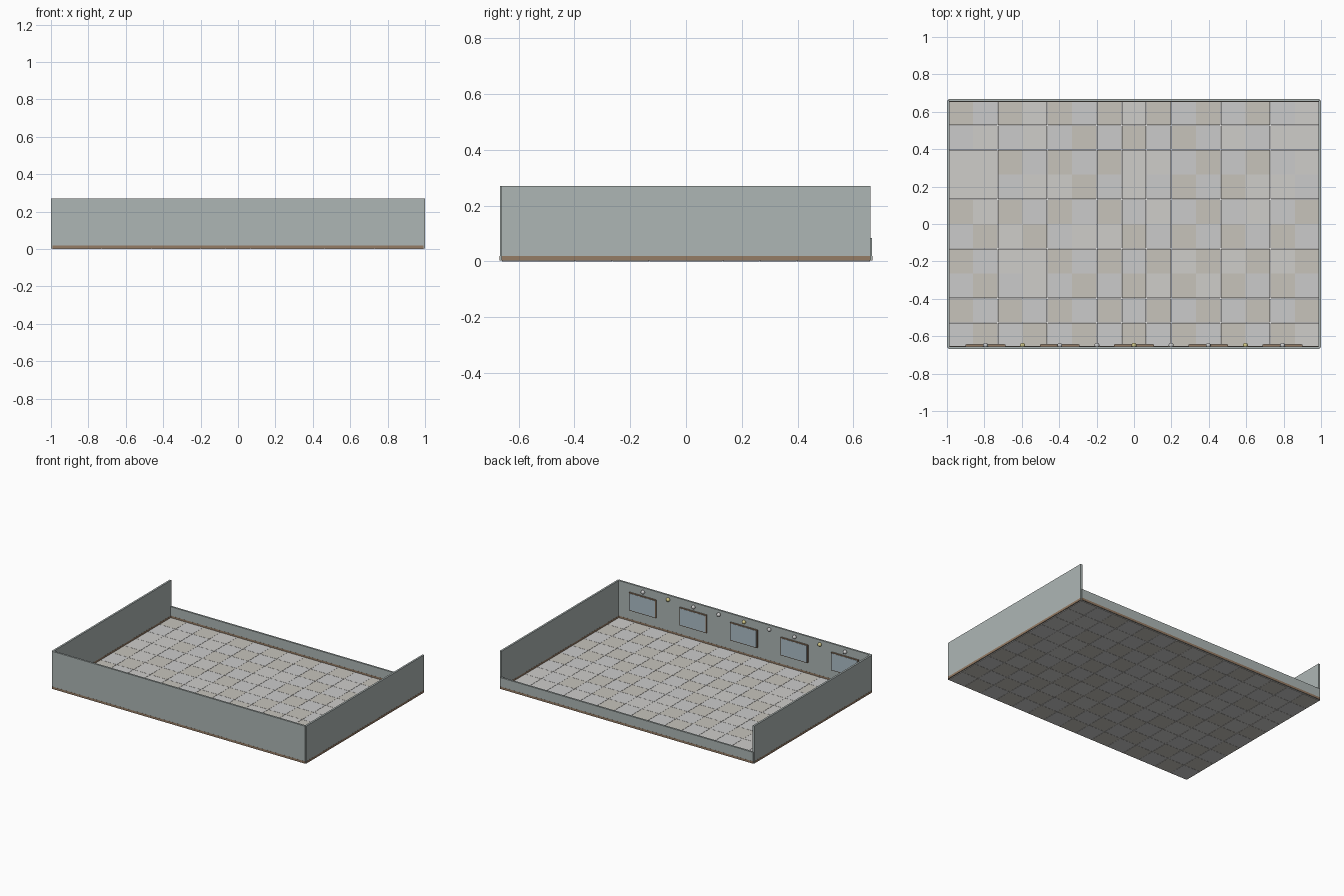
import bpy, random
from mathutils import Matrix

if "Cube" in bpy.data.objects:
    bpy.data.objects.remove(bpy.data.objects["Cube"])

random.seed(4)


def material(name, rgb):
    m = bpy.data.materials.new(name)
    m.diffuse_color = (*rgb, 1)
    m.use_nodes = True
    m.node_tree.nodes["Principled BSDF"].inputs["Base Color"].default_value = m.diffuse_color
    return m


wall_grey = material("wall_grey", (0.42, 0.47, 0.46))
trim_brown = material("trim_brown", (0.30, 0.20, 0.13))
glass_blue = material("glass_blue", (0.42, 0.52, 0.58))
bulb_mats = [material("bulb_pale", (0.55, 0.58, 0.55)),
             material("bulb_gold", (0.65, 0.58, 0.25))]
tile_mats = [material("tile_cool", (0.58, 0.57, 0.56)),
             material("tile_warm", (0.57, 0.55, 0.50)),
             material("tile_light", (0.62, 0.61, 0.59))]


def box(name, lo, hi, mat):
    """Box between two opposite corners."""
    v = [(x, y, z) for x in (lo[0], hi[0]) for y in (lo[1], hi[1]) for z in (lo[2], hi[2])]
    f = [(0, 1, 3, 2), (4, 6, 7, 5), (0, 4, 5, 1), (2, 3, 7, 6), (0, 2, 6, 4), (1, 5, 7, 3)]
    me = bpy.data.meshes.new(name)
    me.from_pydata(v, [], f)
    me.materials.append(mat)
    ob = bpy.data.objects.new(name, me)
    bpy.context.collection.objects.link(ob)
    return ob


HX, HY = 0.9928, 0.6605       # floor half sizes, also the wall centre lines
T, B = 0.0066, 0.0072         # half thickness of walls and of baseboards
Z0, TOP, LOW = 0.004, 0.27, 0.084

# floor: 15 x 10 separate tiles with narrow gaps
NX, NY, GAP = 15, 10, 0.0007
sx, sy = 2 * HX / NX, 2 * HY / NY
for i in range(NX):
    for j in range(NY):
        x, y = -HX + i * sx, -HY + j * sy
        mat = tile_mats[(i + j) % 2] if random.random() < 0.8 else tile_mats[2]
        box("floor_tile", (x + GAP, y + GAP, 0), (x + sx - GAP, y + sy - GAP, 0.0066), mat)

# long walls (tall at the front, low at the back) with baseboards
for name, y, top in (("front", -HY, TOP), ("back", HY, LOW)):
    box(name + "_wall", (-HX, y - T, Z0), (HX, y + T, top), wall_grey)
    box(name + "_baseboard", (-HX, y - B, Z0), (HX, y + B, 0.02), trim_brown)

# side walls with baseboards
for name, x in (("left", -HX), ("right", HX)):
    box(name + "_wall", (x - T, -HY, Z0), (x + T, HY, TOP), wall_grey)
    box(name + "_baseboard", (x - B, -HY, Z0), (x + B, HY, 0.02), trim_brown)

# five windows on the inner face of the front wall
inner = -HY + T
for k in range(-2, 3):
    x = k * 0.397
    box("window_frame", (x - 0.106, inner - 0.002, 0.085), (x + 0.106, inner + 0.010, 0.212), trim_brown)
    box("window_glass", (x - 0.101, inner, 0.090), (x + 0.101, inner + 0.0115, 0.207), glass_blue)

# row of nine small round lamps above the windows
for k in range(-4, 5):
    bpy.ops.mesh.primitive_uv_sphere_add(segments=16, ring_count=10, radius=0.0135,
                                         location=(k * 0.1985, inner + 0.005, 0.24))
    lamp = bpy.context.object
    lamp.name = "wall_lamp"
    lamp.data.materials.append(bulb_mats[1 if k in (0, 3, -3) else 0])
    bpy.ops.object.shade_smooth()
